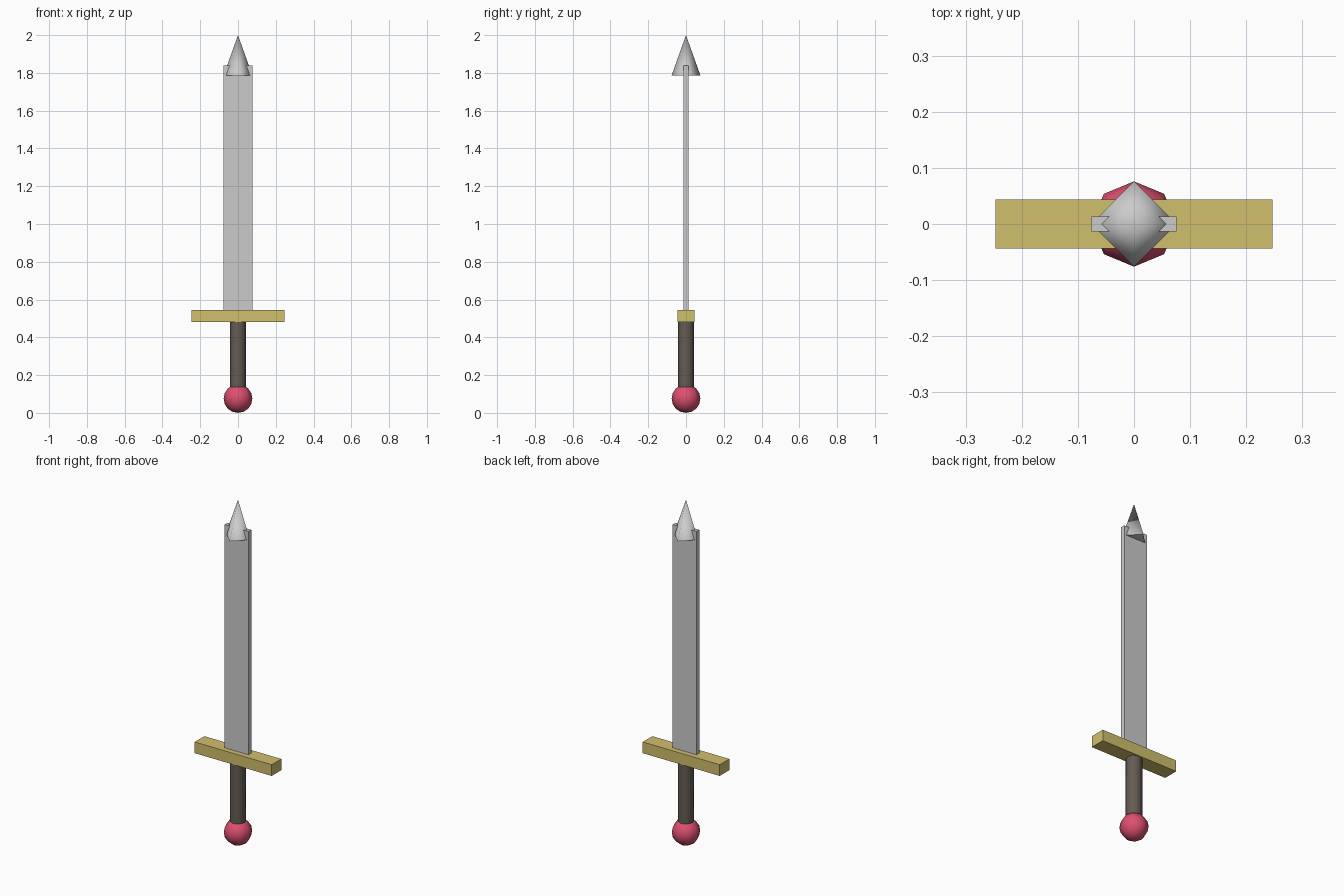
import bpy

if "Cube" in bpy.data.objects:
    bpy.data.objects.remove(bpy.data.objects["Cube"])


def finish(obj, name, color=None, smooth=False):
    obj.name = name
    if color:
        mat = bpy.data.materials.new(name + "_colour")
        mat.diffuse_color = (*color, 1)
        mat.use_nodes = True
        mat.node_tree.nodes["Principled BSDF"].inputs["Base Color"].default_value = mat.diffuse_color
        obj.data.materials.append(mat)
    if smooth:
        # smooth the sides, keep horizontal caps flat with a crisp rim
        for p in obj.data.polygons:
            p.use_smooth = abs(p.normal.z) < 0.999
        rims = {k for p in obj.data.polygons if not p.use_smooth for k in p.edge_keys}
        for e in obj.data.edges:
            e.use_edge_sharp = e.key in rims
    return obj


def box(name, half_x, half_y, z0, z1, color=None):
    bpy.ops.mesh.primitive_cube_add(size=1, location=(0, 0, (z0 + z1) / 2))
    obj = bpy.context.object
    for v in obj.data.vertices:
        v.co.x *= 2 * half_x
        v.co.y *= 2 * half_y
        v.co.z *= z1 - z0
    return finish(obj, name, color)


def tapered(name, sides, r0, r1, z0, z1, color=None):
    bpy.ops.mesh.primitive_cone_add(vertices=sides, radius1=r0, radius2=r1,
                                    depth=z1 - z0, location=(0, 0, (z0 + z1) / 2))
    return finish(bpy.context.object, name, color, smooth=True)


# Round pommel
R = 0.076
bpy.ops.mesh.primitive_uv_sphere_add(segments=8, ring_count=8, radius=R, location=(0, 0, R))
finish(bpy.context.object, "pommel", (0.72, 0.08, 0.16), smooth=True)

# Grip
tapered("grip", 8, 0.043, 0.043, 0.13, 0.485, (0.13, 0.105, 0.085))

# Crossguard
box("crossguard", 0.247, 0.044, 0.48, 0.545, (0.63, 0.52, 0.15))

# Flat blade and four-sided point
box("blade", 0.076, 0.013, 0.54, 1.84)
tapered("blade_point", 4, 0.076, 0, 1.787, 2.0)
